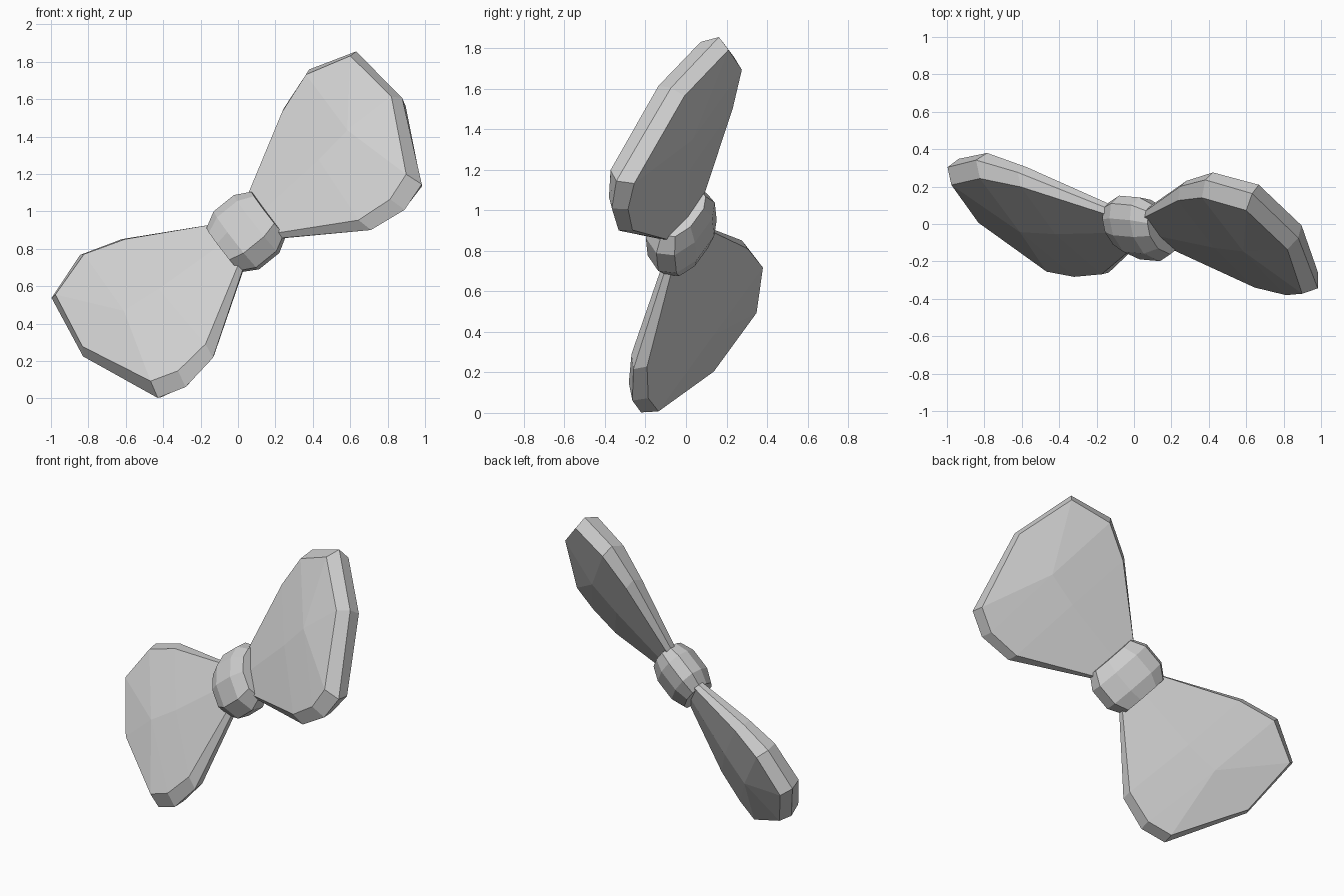
import bpy
import bmesh
from mathutils import Matrix, Vector

cube = bpy.data.objects.get("Cube")
if cube:
    bpy.data.objects.remove(cube)

# Single pale grey material
grey = bpy.data.materials.new("pale_grey")
grey.use_nodes = True
colour = (0.63, 0.63, 0.63, 1)
grey.diffuse_color = colour
grey.node_tree.nodes["Principled BSDF"].inputs["Base Color"].default_value = colour

# Tilted frame: local x runs along the bow, y up its width, z out of its front
along = Vector((0.776, -0.067, 0.628)).normalized()
width = Vector((-0.496, 0.555, 0.667))
width = (width - along * width.dot(along)).normalized()
frame = Matrix((along, width, along.cross(width))).transposed().to_4x4()
frame.translation = (0.025, 0, 0.915)


def finish(name, bm):
    bmesh.ops.recalc_face_normals(bm, faces=bm.faces)
    mesh = bpy.data.meshes.new(name)
    bm.to_mesh(mesh)
    bm.free()
    mesh.materials.append(grey)
    obj = bpy.data.objects.new(name, mesh)
    obj.matrix_world = frame
    bpy.context.collection.objects.link(obj)
    return obj


def bridge(bm, rings):
    for a, b in zip(rings, rings[1:]):
        for i in range(len(a)):
            j = (i + 1) % len(a)
            bm.faces.new((a[i], a[j], b[j], b[i]))


# Wings: outline (along, width, half thickness) with a bevelled rim
outline = [(0.12, 0.13, 0.03), (0.56, 0.43, 0.058), (0.79, 0.52, 0.075),
           (1.05, 0.42, 0.078), (1.10, 0.0, 0.078), (0.91, -0.51, 0.078),
           (0.755, -0.568, 0.065), (0.545, -0.533, 0.053), (0.12, -0.2, 0.03)]
# Each face swells gently towards a spine down its middle
spine = [(0.12, -0.03, 0.045), (0.55, -0.03, 0.09), (0.77, -0.01, 0.108)]
bm = bmesh.new()
rings = []
for side, su, sv in ((1, 0.968, 0.88), (0, 1, 1), (-1, 0.985, 0.92)):
    rings.append([bm.verts.new((u * su, v * sv, t * side)) for u, v, t in outline])
bridge(bm, rings)
for ring, side in ((rings[0], 1), (rings[2], -1)):
    mid = [bm.verts.new((u, v, t * side)) for u, v, t in spine] + [ring[4]]
    for i in range(2):
        bm.faces.new((ring[i], ring[i + 1], mid[i + 1], mid[i]))
        bm.faces.new((mid[i], mid[i + 1], ring[7 - i], ring[8 - i]))
    for i in range(2, 6):
        bm.faces.new((ring[i], ring[i + 1], mid[2]))
wings = finish("bow_wings", bm)
mirror = wings.modifiers.new("Mirror", "MIRROR")
mirror.use_mirror_merge = False

# Knot: a faceted barrel wrapped around the middle
section = [(-0.20, 0.10), (-0.06, 0.145), (0.07, 0.125), (0.15, 0.07), (0.19, 0.0),
           (0.16, -0.07), (0.07, -0.115), (-0.10, -0.125), (-0.22, -0.085), (-0.255, 0.0)]
bm = bmesh.new()
rings = []
for u, s in ((-0.155, 0.76), (-0.07, 1), (0.07, 1), (0.155, 0.76)):
    rings.append([bm.verts.new((u, -0.03 + (v + 0.03) * s, n * s)) for v, n in section])
bridge(bm, rings)
bm.faces.new(rings[0])
bm.faces.new(rings[-1])
finish("knot", bm)
